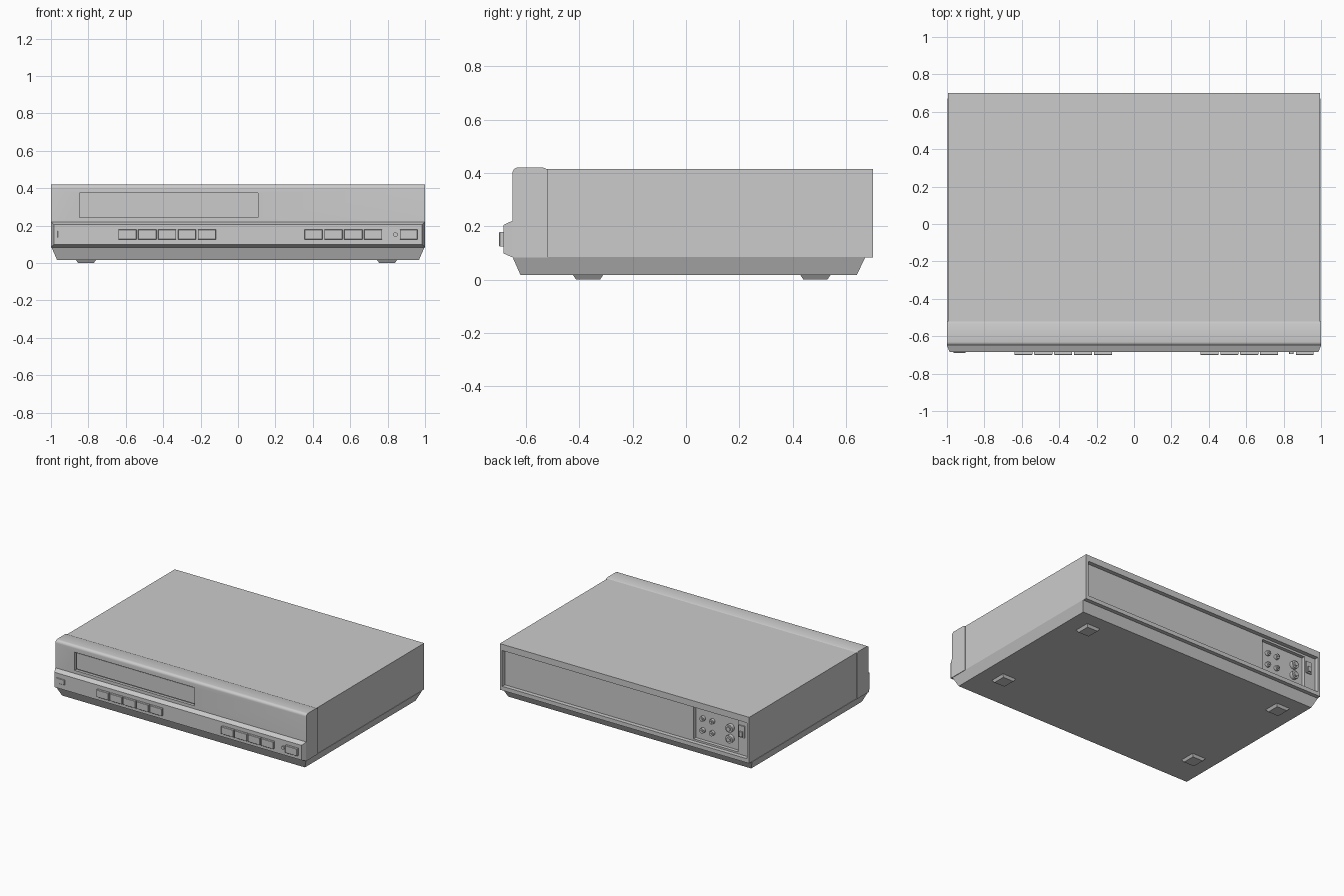
import bpy, bmesh, math

if "Cube" in bpy.data.objects:
    bpy.data.objects.remove(bpy.data.objects["Cube"])


def make(name, bm):
    bmesh.ops.recalc_face_normals(bm, faces=bm.faces[:])
    me = bpy.data.meshes.new(name)
    bm.to_mesh(me)
    bm.free()
    ob = bpy.data.objects.new(name, me)
    bpy.context.collection.objects.link(ob)
    return ob


def loft(name, rings, axis='y'):
    """Skin rectangles (t, a0, a1, b0, b1) stacked along an axis."""
    bm = bmesh.new()
    loops = []
    for t, a0, a1, b0, b1 in rings:
        pts = [(a0, b0), (a1, b0), (a1, b1), (a0, b1)]
        loops.append([bm.verts.new((a, t, b) if axis == 'y' else (a, b, t)) for a, b in pts])
    for p, q in zip(loops, loops[1:]):
        for i in range(4):
            j = (i + 1) % 4
            bm.faces.new((p[i], p[j], q[j], q[i]))
    bm.faces.new(loops[0])
    bm.faces.new(loops[-1])
    return make(name, bm)


def box(name, x0, x1, y0, y1, z0, z1):
    return loft(name, [(y0, x0, x1, z0, z1), (y1, x0, x1, z0, z1)])


def select(ob):
    bpy.ops.object.select_all(action='DESELECT')
    bpy.context.view_layer.objects.active = ob
    ob.select_set(True)


def cut(ob, *dims):
    c = box("cutter", *dims)
    c.hide_render = True
    m = ob.modifiers.new("cut", 'BOOLEAN')
    m.operation, m.solver, m.object = 'DIFFERENCE', 'EXACT', c
    select(ob)
    bpy.ops.object.modifier_apply(modifier=m.name)
    bpy.data.objects.remove(c)


def cylinder(name, x, y0, y1, z, r, seg=16):
    bpy.ops.mesh.primitive_cylinder_add(vertices=seg, radius=r, depth=y1 - y0,
                                        location=(x, (y0 + y1) / 2, z),
                                        rotation=(math.pi / 2, 0, 0))
    ob = bpy.context.object
    ob.name = name
    bpy.ops.object.shade_smooth_by_angle()
    return ob


# Main case with the recessed rear panel and a deeper socket bay
case = box("case", -0.994, 0.994, -0.53, 0.70, 0.083, 0.415)
cut(case, -0.975, 0.975, 0.67, 0.75, 0.112, 0.37)
cut(case, -0.885, -0.53, 0.645, 0.75, 0.125, 0.355)

# Front panel: side profile with rounded top edge, extruded across the width
profile = [(-0.52, 0.083), (-0.65, 0.083), (-0.65, 0.40)]
for i in range(1, 7):
    a = math.radians(15 * i)
    profile.append((-0.63 - 0.02 * math.cos(a), 0.40 + 0.02 * math.sin(a)))
profile += [(-0.535, 0.42), (-0.52, 0.414)]
bm = bmesh.new()
f = bm.faces.new([bm.verts.new((-1, y, z)) for y, z in profile])
side = bmesh.ops.extrude_face_region(bm, geom=[f])["geom"]
bmesh.ops.translate(bm, vec=(2, 0, 0), verts=[v for v in side if isinstance(v, bmesh.types.BMVert)])
front = make("front_panel", bm)
cut(front, -0.848, 0.108, -0.70, -0.63, 0.242, 0.373)
select(front)
bpy.ops.object.shade_smooth_by_angle()

# Cassette flap inside its slot
box("cassette_flap", -0.84, 0.10, -0.638, -0.625, 0.25, 0.365)

# Protruding control strip with chamfered edges
loft("control_strip", [(-0.645, -1, 1, 0.084, 0.22), (-0.652, -1, 1, 0.084, 0.22),
                       (-0.684, -0.985, 0.985, 0.098, 0.205)])

# Tapered base tray
loft("base", [(0.017, -0.968, 0.968, -0.62, 0.64), (0.084, -0.997, 0.997, -0.65, 0.672)], 'z')

# Feet
for x in (-0.813, 0.797):
    for y in (-0.367, 0.485):
        loft("foot", [(0, x - 0.042, x + 0.042, y - 0.045, y + 0.045),
                      (0.018, x - 0.055, x + 0.055, y - 0.057, y + 0.057)], 'z')


def button(name, x0, x1, z0, z1, y):
    e = 0.002
    loft(name, [(-0.68, x0, x1, z0, z1), (y + e, x0, x1, z0, z1),
                (y, x0 + e, x1 - e, z0 + e, z1 - e)])


# Front buttons and power light
for start, count in ((-0.64, 5), (0.355, 4)):
    for i in range(count):
        x = start + 0.1063 * i
        button("button", x, x + 0.097, 0.125, 0.178, -0.70)
button("power_button", 0.865, 0.96, 0.125, 0.178, -0.70)
button("small_button", -0.965, -0.90, 0.135, 0.172, -0.69)
cylinder("power_light", 0.842, -0.695, -0.68, 0.152, 0.012)

# Rear sockets and switch
for x in (-0.59, -0.665):
    for z in (0.28, 0.195):
        cylinder("small_socket", x, 0.64, 0.665, z, 0.018)
        cylinder("small_socket_pin", x, 0.64, 0.672, z, 0.008, 8)
for z in (0.272, 0.195):
    cylinder("aerial_socket", -0.81, 0.64, 0.67, z, 0.028)
    cylinder("aerial_socket_tip", -0.81, 0.64, 0.68, z, 0.016)
box("rear_switch_plate", -0.94, -0.895, 0.665, 0.678, 0.24, 0.325)
box("rear_switch", -0.93, -0.905, 0.67, 0.688, 0.25, 0.285)
